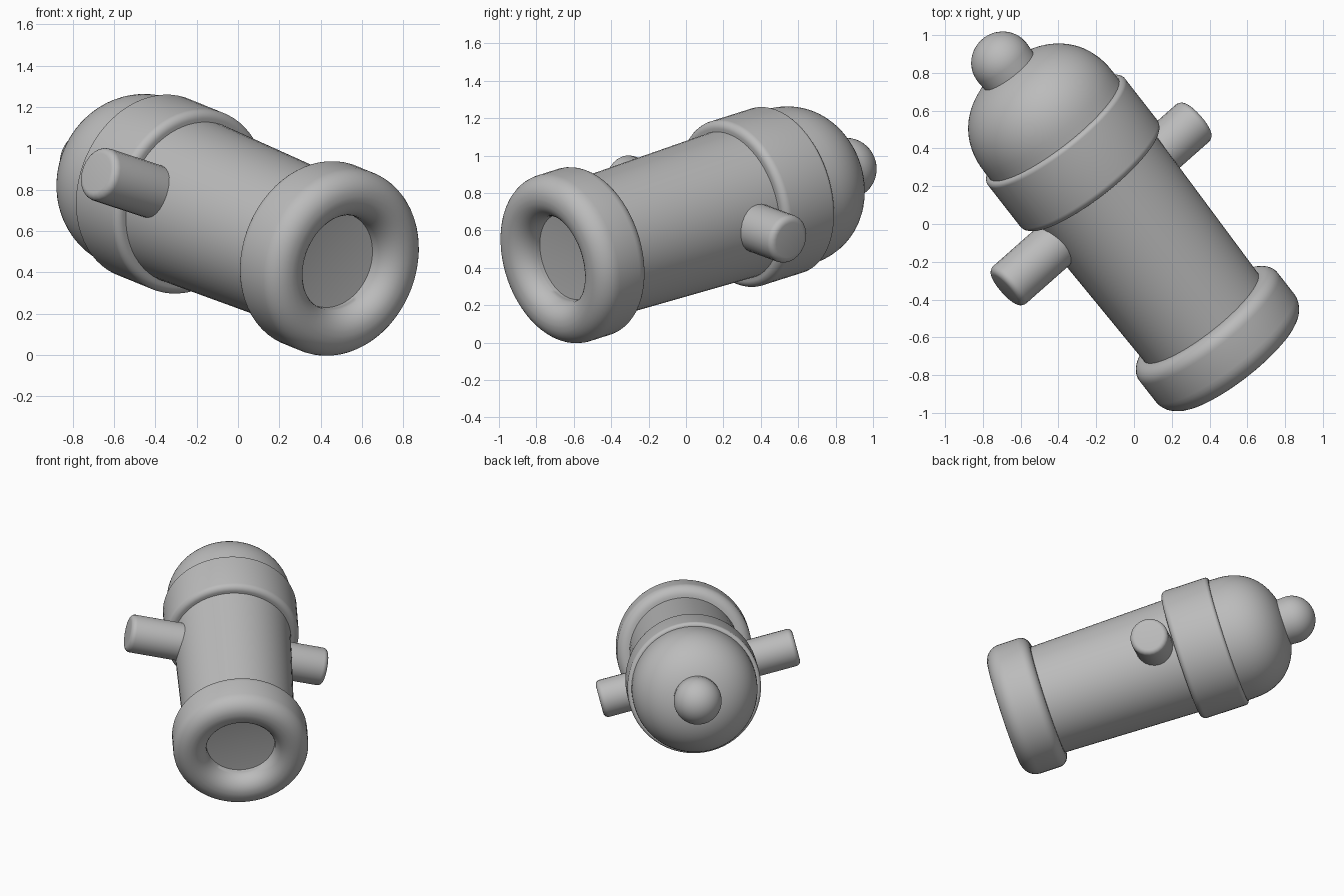
import bpy, bmesh, math
from mathutils import Vector, Matrix

if "Cube" in bpy.data.objects:
    bpy.data.objects.remove(bpy.data.objects["Cube"])

metal = bpy.data.materials.new("grey metal")
metal.diffuse_color = (0.5, 0.5, 0.5, 1)
metal.use_nodes = True
metal.node_tree.nodes["Principled BSDF"].inputs["Base Color"].default_value = metal.diffuse_color

# Frame of the tilted barrel: local Z runs from muzzle to rear knob, X along the side pegs
AXIS = Vector((-0.597, 0.765, 0.243)).normalized()
SIDE = Vector((0.745, 0.62, -0.245))
SIDE = (SIDE - AXIS * SIDE.dot(AXIS)).normalized()
FRAME = Matrix((SIDE, AXIS.cross(SIDE), AXIS)).transposed().to_4x4()
FRAME.translation = Vector((0.45, -0.615, 0.463))
PEG_TURN = Matrix.Rotation(math.pi / 2, 4, 'Y')


def arc(r, z, rad_r, rad_z, a0, a1, n=8):
    """Elliptic arc in (radius, height), angles in degrees from the outward direction."""
    angles = [math.radians(a0 + (a1 - a0) * i / n) for i in range(n + 1)]
    return [(r + rad_r * math.cos(a), z + rad_z * math.sin(a)) for a in angles]


def lathe(name, profile, matrix=FRAME, segments=64, angle=40):
    """Revolve a (radius, height) profile around local Z."""
    bm = bmesh.new()
    rings = []
    for r, z in profile:
        if r < 1e-4:
            rings.append([bm.verts.new((0, 0, z))])
        else:
            rings.append([bm.verts.new((r * math.cos(2 * math.pi * k / segments),
                                        r * math.sin(2 * math.pi * k / segments), z))
                          for k in range(segments)])
    for a, b in zip(rings, rings[1:]):
        for k in range(segments):
            j = (k + 1) % segments
            quad = [a[k % len(a)], a[j % len(a)], b[j % len(b)], b[k % len(b)]]
            bm.faces.new(list(dict.fromkeys(quad)))
    bmesh.ops.recalc_face_normals(bm, faces=bm.faces)
    bm.transform(matrix)
    mesh = bpy.data.meshes.new(name)
    bm.to_mesh(mesh)
    bm.free()
    mesh.materials.append(metal)
    obj = bpy.data.objects.new(name, mesh)
    bpy.context.collection.objects.link(obj)
    bpy.context.view_layer.objects.active = obj
    obj.select_set(True)
    bpy.ops.object.shade_smooth_by_angle(angle=math.radians(angle))
    obj.select_set(False)
    return obj


# Muzzle ring: shallow bore floor, rolled front lip, rounded outer edge
lathe("muzzle_ring",
      [(0, 0.0), (0.235, -0.02), (0.235, -0.045)]
      + arc(0.345, -0.045, 0.11, 0.115, 180, 270)
      + arc(0.355, -0.05, 0.11, 0.11, 270, 360)
      + arc(0.395, 0.09, 0.07, 0.07, 0, 90) + [(0.33, 0.16), (0, 0.16)])

# Slightly flared barrel
lathe("barrel", [(0, 0.1), (0.38, 0.1), (0.406, 1.2), (0, 1.2)])

# Reinforcing band with rounded corners
lathe("rear_band",
      [(0, 1.12), (0.39, 1.12)] + arc(0.42, 1.16, 0.04, 0.04, -90, 0)
      + arc(0.435, 1.44, 0.025, 0.025, 0, 90) + [(0.4, 1.465), (0, 1.465)])

# Blunt rear dome
dome = [(0, 1.4), (0.432, 1.4)]
for i in range(21):
    a = math.pi / 2 * i / 20
    dome.append((0.432 * max(math.cos(a), 0) ** 0.87, 1.5 + 0.385 * math.sin(a) ** 0.87))
dome[-1] = (0, 1.885)
lathe("rear_dome", dome)

# Rounded knob on the rear end
lathe("rear_knob", [(0, 1.78), (0.158, 1.78)] + arc(0, 1.925, 0.165, 0.16, 0, 89.99, 14),
      segments=32)

# Side pegs of unequal length
for name, length, turn in (("long_peg", 0.75, -1), ("short_peg", 0.65, 1)):
    place = FRAME @ Matrix.Translation((0, 0, 0.985)) @ Matrix.Rotation(turn * math.pi / 2, 4, 'Y')
    lathe(name, [(0, 0.2), (0.132, 0.2)]
          + arc(0.097, length - 0.035, 0.035, 0.035, 0, 90, 5) + [(0, length)],
          place, segments=24)
